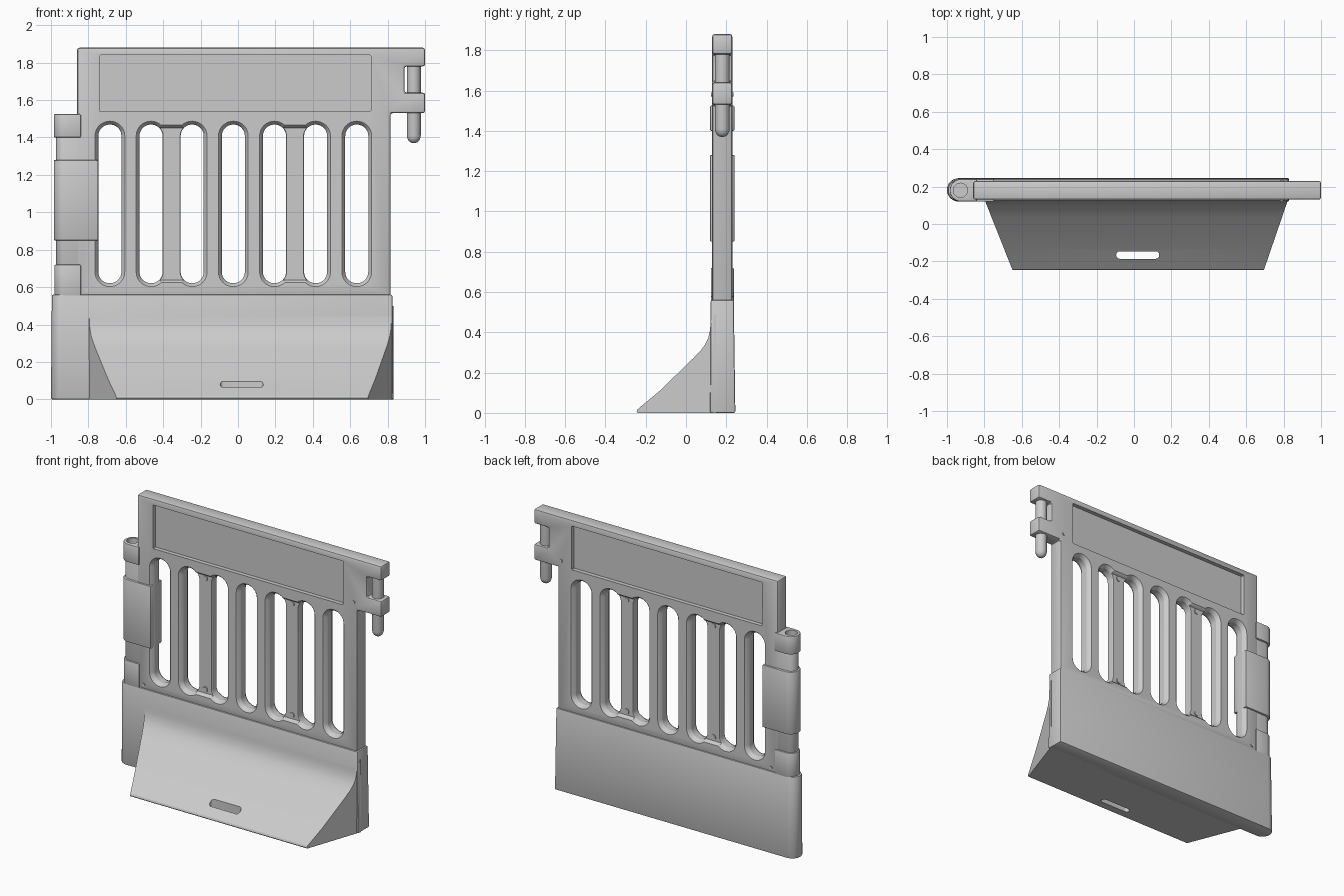
import bpy
import bmesh
from math import sin, cos, pi, radians

cube = bpy.data.objects.get("Cube")
if cube:
    bpy.data.objects.remove(cube, do_unlink=True)

grey = bpy.data.materials.new("light_grey_plastic")
grey.use_nodes = True
colour = (0.6, 0.6, 0.6, 1)
grey.diffuse_color = colour
grey.node_tree.nodes["Principled BSDF"].inputs["Base Color"].default_value = colour
parts = []
MID = 0.18  # depth of the fence centre plane


def loft(name, loops, part=True):
    """Closed solid through matching loops of points."""
    bm = bmesh.new()
    rings = [[bm.verts.new(p) for p in loop] for loop in loops]
    n = len(rings[0])
    for a, b in zip(rings, rings[1:]):
        for i in range(n):
            j = (i + 1) % n
            bm.faces.new((a[i], a[j], b[j], b[i]))
    bm.faces.new(rings[0])
    bm.faces.new(rings[-1])
    bmesh.ops.recalc_face_normals(bm, faces=bm.faces)
    mesh = bpy.data.meshes.new(name)
    bm.to_mesh(mesh)
    bm.free()
    mesh.materials.append(grey)
    ob = bpy.data.objects.new(name, mesh)
    bpy.context.collection.objects.link(ob)
    if part:
        parts.append(ob)
    else:
        ob.hide_render = True
    return ob


def rounded(cu, cv, hu, hv, r, steps=8):
    """Rounded rectangle in two dimensions."""
    pts = []
    for k, (su, sv) in enumerate(((1, 1), (-1, 1), (-1, -1), (1, -1))):
        for i in range(steps + 1):
            a = (k + i / steps) * pi / 2
            # tiny stretch keeps the straight sides from collapsing
            pts.append((cu + su * (hu - r + 1e-4) + r * cos(a),
                        cv + sv * (hv - r + 1e-4) + r * sin(a)))
    return pts


def along_y(pts, y):
    return [(u, y, v) for u, v in pts]


def along_z(pts, z):
    return [(u, v, z) for u, v in pts]


def round_end(x0, x1, y0, y1, z):
    """Plan outline with a semicircular left-hand end."""
    r, c = (y1 - y0) / 2, (y0 + y1) / 2
    arc = [(x0 + r - r * sin(i * pi / 16), c + r * cos(i * pi / 16), z) for i in range(17)]
    return [(x1, y1, z)] + arc + [(x1, y0, z)]


def apply(ob, kind, **settings):
    mod = ob.modifiers.new(kind.lower(), kind)
    for key, value in settings.items():
        setattr(mod, key, value)
    bpy.context.view_layer.objects.active = ob
    bpy.ops.object.modifier_apply(modifier=mod.name)


def soften(ob, width):
    apply(ob, 'BEVEL', width=width, segments=2, limit_method='ANGLE', angle_limit=radians(40))


def cut(ob, cutter):
    apply(ob, 'BOOLEAN', operation='DIFFERENCE', solver='EXACT', object=cutter)
    bpy.data.objects.remove(cutter, do_unlink=True)


# Fence panel with the two hinge arms
outline = [(-0.86, 0.55), (0.815, 0.55), (0.815, 1.53), (1, 1.53), (1, 1.64), (0.89, 1.64),
           (0.89, 1.78), (1, 1.78), (1, 1.88), (-0.86, 1.88)]
panel = loft("fence_panel", [along_y(outline, MID - 0.05), along_y(outline, MID + 0.05)])
soften(panel, 0.012)

# Recessed sign area on both sides
for y0, y1 in ((0.1, MID - 0.022), (MID + 0.022, 0.3)):
    sign = rounded(-0.015, 1.69, 0.725, 0.15, 0.004, 1)
    cut(panel, loft("sign_cutter", [along_y(sign, y0), along_y(sign, y1)], False))

# Seven slots with softly flared rims
FLARE = ((-0.055, 0.023), (-0.042, 0.01), (-0.022, 0), (0.022, 0), (0.042, 0.01), (0.055, 0.023))
for i in range(7):
    loops = [along_y(rounded(-0.685 + i * 0.22, 1.045, 0.0615 + g, 0.424 + g, 0.0605 + g), MID + d)
             for d, g in FLARE]
    cut(panel, loft("slot_cutter", loops, False))

# Thinner bars with rivets at each end
for x in (-0.355, 0.305):
    for side in (-1, 1):
        loops = [along_y(rounded(x, 1.045, 0.1 + g, 0.406 + g, 0.03), MID + side * d)
                 for d, g in ((0.028, 0), (0.04, 0.006), (0.055, 0.02))]
        cut(panel, loft("pocket_cutter", loops, False))
        for z in (0.665, 1.43):
            dot = rounded(x, z, 0.018, 0.018, 0.0178, 4)
            loft("rivet", [along_y(dot, MID + side * d) for d in (0.02, 0.034)])

# Small plugs on panel and post
for x, z in ((-0.81, 0.585), (0.79, 1.58)):
    dot = rounded(x, z, 0.01, 0.01, 0.0098, 4)
    loft("plug", [along_y(dot, MID + d) for d in (-0.056, 0.056)])

# Hinge pin with domed tip
pin = [(1.37, 0.008), (1.374, 0.018), (1.383, 0.028), (1.395, 0.034), (1.41, 0.037), (1.85, 0.037)]
loft("hinge_pin", [along_z(rounded(0.94, MID, r, r, r - 0.0002, 6), z) for z, r in pin])

# Hinge post: caps, necks and sleeve
post_parts = (("post_foot", 0.55, 0.72, -0.982, -0.84, 0.057),
              ("post_neck", 0.70, 1.42, -0.972, -0.80, 0.046),
              ("post_sleeve", 0.85, 1.28, -0.985, -0.748, 0.061),
              ("post_cap", 1.40, 1.525, -0.985, -0.84, 0.06))
for name, z0, z1, x0, x1, h in post_parts:
    ob = loft(name, [round_end(x0, x1, MID - h, MID + h, z) for z in (z0, z1)])
    soften(ob, 0.006)
    if name in ("post_neck", "post_cap"):
        hole = rounded(-0.928, MID, 0.038, 0.038, 0.0378, 6)
        cut(ob, loft("socket_cutter", [along_z(hole, z) for z in (1.3, 1.6)], False))

# Base slab with a rounded end
slab = loft("base_slab", [round_end(-1, 0.83, 0.12, 0.245, 0), round_end(-0.995, 0.825, 0.122, 0.237, 0.56)])
soften(slab, 0.008)

# Sloping foot, narrowing towards the front
profile = [(0.15, 0), (-0.24, 0), (-0.245, 0.006), (-0.24, 0.018), (-0.13, 0.11), (0.04, 0.275),
           (0.073, 0.31), (0.095, 0.34), (0.11, 0.37), (0.119, 0.41), (0.123, 0.46), (0.15, 0.5)]


def foot_side(x_back, x_front):
    return [(x_back + (x_front - x_back) * (0.12 - y) / 0.365, y, z) for y, z in profile]


foot = loft("sloping_foot", [foot_side(-0.795, -0.65), foot_side(0.82, 0.695)])

# Hand slot through the foot
grip = rounded(0.02, -0.166, 0.115, 0.02, 0.0198, 6)
cut(foot, loft("grip_cutter", [along_z(grip, z) for z in (-0.1, 0.4)], False))

# Smooth shading with sharp edges kept
bpy.ops.object.select_all(action='DESELECT')
for ob in parts:
    ob.select_set(True)
bpy.context.view_layer.objects.active = panel
bpy.ops.object.shade_smooth_by_angle(angle=radians(25))
